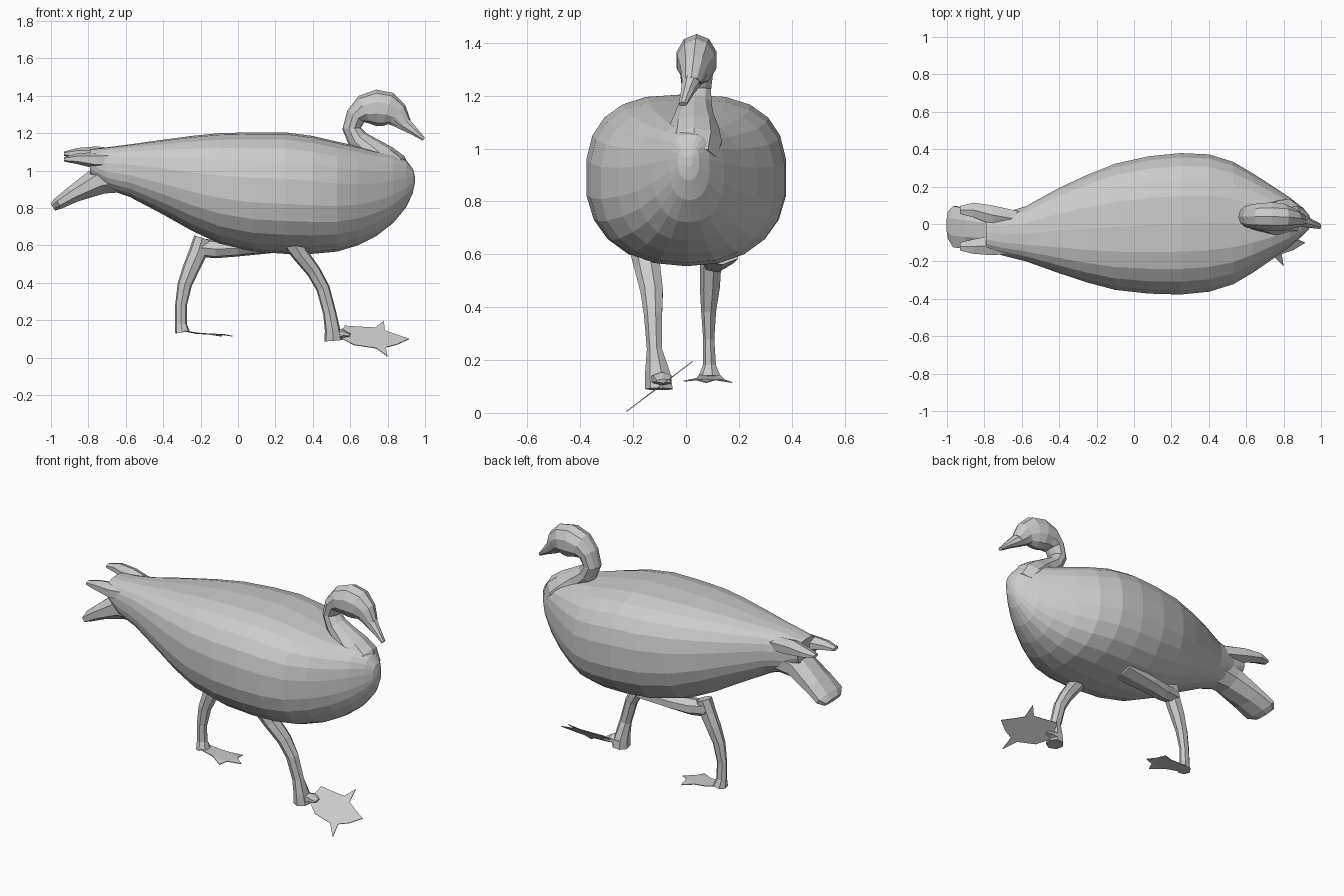
import bpy, bmesh, math
from mathutils import Vector


def finish(name, bm):
    bmesh.ops.recalc_face_normals(bm, faces=bm.faces)
    mesh = bpy.data.meshes.new(name)
    bm.to_mesh(mesh)
    bm.free()
    ob = bpy.data.objects.new(name, mesh)
    bpy.context.collection.objects.link(ob)
    return ob


def power(v, n):
    return math.copysign(abs(v) ** (2 / n), v)


# Loft of rings: each station is (x, y, z, half height in xz plane, half width in y)
def loft(name, stations, sides=8, n_top=2, n_bottom=2, upright=False):
    bm = bmesh.new()
    rings = []
    for i, (x, y, z, h, w) in enumerate(stations):
        a = stations[max(i - 1, 0)]
        b = stations[min(i + 1, len(stations) - 1)]
        t = Vector((b[0] - a[0], b[2] - a[2])).normalized()
        u = Vector((0, 0, 1)) if upright else Vector((-t.y, 0, t.x))
        ring = []
        for k in range(sides):
            ang = 2 * math.pi * (k + 0.5) / sides
            s, c = math.sin(ang), math.cos(ang)
            n = n_top if s > 0 else n_bottom
            p = Vector((x, y, z)) + u * h * power(s, n) + Vector((0, w * power(c, n), 0))
            ring.append(bm.verts.new(p))
        rings.append(ring)
    for r, q in zip(rings, rings[1:]):
        for k in range(sides):
            m = (k + 1) % sides
            bm.faces.new((r[k], r[m], q[m], q[k]))
    bm.faces.new(rings[0])
    bm.faces.new(rings[-1])
    return finish(name, bm)


# Thin webbed foot from an outline
def web(name, points):
    bm = bmesh.new()
    face = bm.faces.new([bm.verts.new(p) for p in points])
    bmesh.ops.triangulate(bm, faces=[face])
    ob = finish(name, bm)
    mod = ob.modifiers.new("thickness", "SOLIDIFY")
    mod.thickness = 0.004
    mod.offset = 0
    return ob


# Body: x, top z, bottom z, +y edge, -y edge
profile = [
    (-0.79, 1.115, 0.97, 0.05, -0.14), (-0.70, 1.125, 0.90, 0.06, -0.17),
    (-0.58, 1.14, 0.86, 0.095, -0.20), (-0.40, 1.165, 0.765, 0.195, -0.265),
    (-0.25, 1.185, 0.68, 0.265, -0.315), (-0.10, 1.20, 0.61, 0.325, -0.355),
    (0.08, 1.205, 0.567, 0.365, -0.375), (0.25, 1.205, 0.555, 0.382, -0.38),
    (0.40, 1.185, 0.555, 0.375, -0.365), (0.53, 1.155, 0.567, 0.335, -0.325),
    (0.64, 1.13, 0.60, 0.27, -0.26), (0.74, 1.105, 0.65, 0.205, -0.19),
    (0.83, 1.085, 0.72, 0.145, -0.125), (0.90, 1.055, 0.805, 0.09, -0.065),
    (0.935, 1.01, 0.88, 0.05, -0.03), (0.945, 0.97, 0.93, 0.025, -0.005)]
loft("body", [(x, (l + r) / 2, (t + b) / 2, (t - b) / 2, (l - r) / 2)
              for x, t, b, l, r in profile], 22, 2.7, 2.25, True)

# Folded neck and head
loft("neck_and_head", [
    (0.84, 0.03, 0.95, 0.10, 0.09), (0.80, 0.03, 1.01, 0.112, 0.11),
    (0.755, 0.03, 1.06, 0.095, 0.10),
    (0.70, 0.03, 1.115, 0.07, 0.078), (0.64, 0.035, 1.165, 0.057, 0.064),
    (0.608, 0.04, 1.225, 0.05, 0.058), (0.63, 0.04, 1.29, 0.055, 0.065),
    (0.675, 0.04, 1.325, 0.08, 0.074), (0.74, 0.04, 1.335, 0.098, 0.08),
    (0.80, 0.037, 1.327, 0.093, 0.074), (0.85, 0.03, 1.30, 0.068, 0.054),
    (0.895, 0.02, 1.247, 0.036, 0.036)], 10)

# Bill
loft("bill", [
    (0.84, 0.03, 1.29, 0.055, 0.047), (0.89, 0.02, 1.25, 0.04, 0.037),
    (0.94, 0.005, 1.212, 0.025, 0.026), (0.993, -0.012, 1.168, 0.01, 0.016)], 8)

# Drooping tail fan
loft("tail_fan", [
    (-0.55, -0.05, 0.99, 0.11, 0.12), (-0.74, -0.04, 0.95, 0.083, 0.105),
    (-0.88, -0.025, 0.875, 0.05, 0.115), (-0.96, -0.015, 0.825, 0.036, 0.12),
    (-0.99, -0.005, 0.805, 0.024, 0.08)], 8)

# Crossed wing tips
for side, y0, y1, z1 in (("left", 0.02, 0.075, 1.09), ("right", -0.11, -0.12, 1.06)):
    loft(side + "_wing_tip", [
        (-0.60, y0, 1.06, 0.05, 0.05), (-0.76, (y0 + y1) / 2, z1 - 0.005, 0.045, 0.06),
        (-0.86, y1, z1 + 0.003, 0.028, 0.045), (-0.93, y1, z1, 0.012, 0.025)], 6)

# Front leg, stepping forward
loft("front_leg", [
    (0.28, -0.16, 0.64, 0.06, 0.06), (0.335, -0.145, 0.55, 0.045, 0.052),
    (0.405, -0.128, 0.46, 0.039, 0.045), (0.455, -0.123, 0.37, 0.037, 0.036),
    (0.49, -0.118, 0.24, 0.036, 0.03), (0.505, -0.105, 0.15, 0.042, 0.05),
    (0.51, -0.10, 0.09, 0.05, 0.055)], 7)
loft("front_foot_joint", [
    (0.50, -0.10, 0.12, 0.03, 0.05), (0.56, -0.09, 0.13, 0.025, 0.04),
    (0.60, -0.085, 0.12, 0.008, 0.03)], 6)
outline = [(0.54, 0.11), (0.57, 0.17), (0.64, 0.165), (0.735, 0.16), (0.78, 0.195),
           (0.785, 0.145), (0.84, 0.125), (0.915, 0.10), (0.85, 0.07), (0.79, 0.055),
           (0.80, 0.005), (0.74, 0.05), (0.62, 0.068)]
web("front_foot", [(x, -0.232 + 1.32 * z, z) for x, z in outline])

# Back leg, trailing, with its thigh lying along the belly
loft("back_thigh", [
    (0.20, 0.12, 0.60, 0.04, 0.085), (0.0, 0.12, 0.585, 0.045, 0.065),
    (-0.12, 0.11, 0.58, 0.05, 0.055), (-0.22, 0.10, 0.59, 0.05, 0.04)], 7)
loft("back_leg", [
    (-0.19, 0.10, 0.64, 0.047, 0.045), (-0.215, 0.095, 0.56, 0.05, 0.042),
    (-0.25, 0.092, 0.48, 0.046, 0.04), (-0.285, 0.087, 0.39, 0.039, 0.03),
    (-0.305, 0.087, 0.28, 0.032, 0.022), (-0.305, 0.09, 0.18, 0.032, 0.026),
    (-0.297, 0.09, 0.135, 0.04, 0.045)], 7)
web("back_foot", [
    (-0.30, 0.05, 0.145), (-0.20, 0.04, 0.13), (-0.12, -0.01, 0.12), (-0.10, 0.04, 0.125),
    (-0.03, 0.075, 0.115), (-0.08, 0.11, 0.125), (-0.09, 0.175, 0.115),
    (-0.16, 0.145, 0.125), (-0.23, 0.14, 0.13), (-0.30, 0.125, 0.145)])
